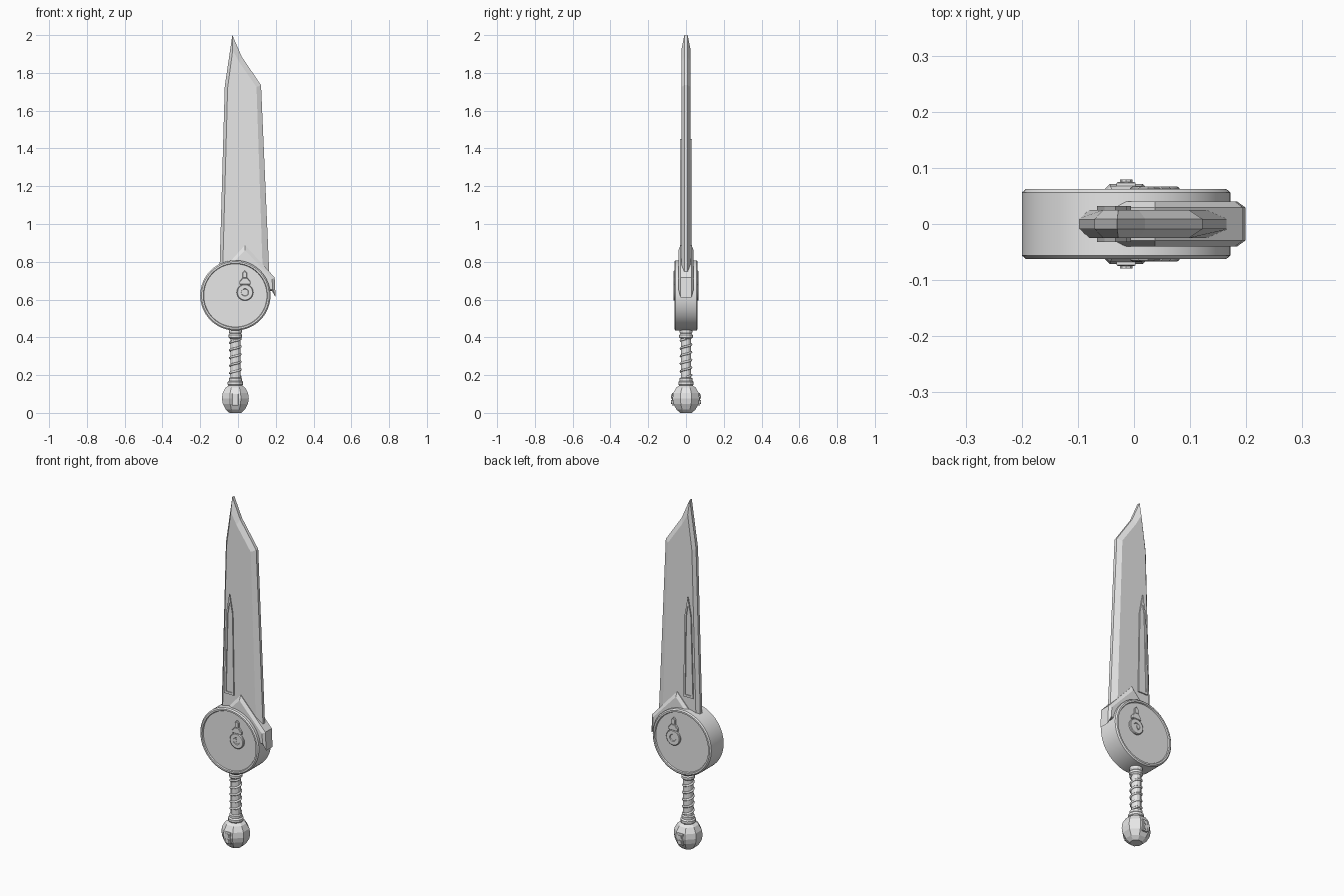
import bpy, bmesh, math
from mathutils import Matrix, Vector

if "Cube" in bpy.data.objects:
    bpy.data.objects.remove(bpy.data.objects["Cube"])

AXIS_X = -0.014   # centre line of grip, pommel and disc
DISC_Z = 0.622

steel = bpy.data.materials.new("grey_steel")
steel.diffuse_color = (0.8, 0.8, 0.8, 1)
steel.use_nodes = True
steel.node_tree.nodes["Principled BSDF"].inputs["Base Color"].default_value = steel.diffuse_color


def finish(name, bm, smooth=False):
    bmesh.ops.remove_doubles(bm, verts=bm.verts, dist=1e-5)
    bmesh.ops.recalc_face_normals(bm, faces=bm.faces)
    me = bpy.data.meshes.new(name)
    bm.to_mesh(me)
    bm.free()
    ob = bpy.data.objects.new(name, me)
    bpy.context.collection.objects.link(ob)
    me.materials.append(steel)
    if smooth:
        bpy.ops.object.select_all(action='DESELECT')
        ob.select_set(True)
        bpy.context.view_layer.objects.active = ob
        bpy.ops.object.shade_smooth_by_angle(angle=math.radians(25))
    return ob


def bevelled_plate(name, outer, edge, inner, thick, y=0.0):
    """Plate in the xz plane: outer outline at +-edge, inner outline at +-thick."""
    bm = bmesh.new()
    rings = [[bm.verts.new((px, y + h, pz)) for px, pz in pts]
             for pts, h in ((inner, -thick), (outer, -edge), (outer, edge), (inner, thick))]
    n = len(outer)
    for a, b in zip(rings, rings[1:]):
        for i in range(n):
            j = (i + 1) % n
            bm.faces.new((a[i], a[j], b[j], b[i]))
    bm.faces.new(rings[0])
    bm.faces.new(rings[-1])
    return finish(name, bm)


def lathe(name, profile, sides, centre, axis='Z', smooth=False, turn=0.0):
    """Spin (radius, height) points about z, then lay along -y if wanted."""
    bm = bmesh.new()
    rings = []
    for r, h in profile:
        rings.append([bm.verts.new((r * math.cos(turn + math.tau * i / sides),
                                    r * math.sin(turn + math.tau * i / sides), h))
                      for i in range(sides)])
    for a, b in zip(rings, rings[1:]):
        for i in range(sides):
            j = (i + 1) % sides
            bm.faces.new((a[i], a[j], b[j], b[i]))
    bm.faces.new(rings[0])
    bm.faces.new(rings[-1])
    if axis == 'Y':
        bmesh.ops.transform(bm, verts=bm.verts, matrix=Matrix.Rotation(math.pi / 2, 4, 'X'))
    bmesh.ops.translate(bm, verts=bm.verts, vec=Vector(centre))
    return finish(name, bm, smooth)


def shrink(pts, f):
    cx = sum(p[0] for p in pts) / len(pts)
    cz = sum(p[1] for p in pts) / len(pts)
    return [(cx + (x - cx) * f, cz + (z - cz) * f) for x, z in pts]


# Blade with sharpened edges
bevelled_plate("blade",
               [(-0.10, 0.68), (-0.07, 1.73), (-0.03, 2.0), (0.02, 1.885), (0.122, 1.735), (0.168, 0.68)], 0.009,
               [(-0.083, 0.68), (-0.055, 1.72), (-0.028, 1.92), (0.008, 1.855), (0.098, 1.725), (0.133, 0.68)], 0.025)

# Raised pointed frame on both blade faces, with a sunken centre
for side, tag in ((-1, "front"), (1, "back")):
    bm = bmesh.new()
    frame = [(-0.066, 0.875), (-0.005, 0.875), (-0.013, 1.34), (-0.033, 1.45), (-0.053, 1.34)]
    inset = [(-0.055, 0.888), (-0.016, 0.888), (-0.022, 1.335), (-0.033, 1.40), (-0.044, 1.335)]
    loops = [[bm.verts.new((x, side * d, z)) for x, z in pts]
             for pts, d in ((frame, 0.015), (frame, 0.032), (inset, 0.032), (inset, 0.027))]
    for a, b in zip(loops, loops[1:]):
        for i in range(5):
            j = (i + 1) % 5
            bm.faces.new((a[i], a[j], b[j], b[i]))
    bm.faces.new(loops[0])
    bm.faces.new(loops[-1])
    finish("blade_groove_" + tag, bm)

# Angled guard with chamfered outer edge
bevelled_plate("guard",
               [(-0.06, 0.78), (0.037, 0.888), (0.194, 0.717), (0.199, 0.612), (0.180, 0.645), (0.15, 0.65), (0.0, 0.74)], 0.029,
               [(-0.045, 0.775), (0.037, 0.862), (0.180, 0.709), (0.184, 0.655), (0.178, 0.652), (0.15, 0.655), (0.0, 0.735)], 0.040)

# Round drum with a raised rim on each face
half = [(0.167, 0.055), (0.170, 0.062), (0.179, 0.062), (0.186, 0.056)]
lathe("drum", [(r, -h) for r, h in half] + [(r, h) for r, h in reversed(half)],
      64, (AXIS_X, 0, DISC_Z), 'Y', True)

# Ornament on both drum faces
for side, tag in ((-1, "front"), (1, "back")):
    y = side * 0.056
    ring = [(0.044, 0.0), (0.044, 0.008), (0.040, 0.011), (0.020, 0.011), (0.017, 0.007)]
    if side > 0:
        ring = [(r, -h) for r, h in ring]
    lathe("ornament_ring_" + tag, ring, 24, (0.037, y, 0.638), 'Y', True)
    lathe("ornament_stud_" + tag, [(0.014, -0.010), (0.014, 0.010)], 16, (0.022, y, 0.640), 'Y', True)
    bell = [(0.008, 0.680), (0.066, 0.680), (0.066, 0.695), (0.050, 0.715), (0.024, 0.715), (0.008, 0.695)]
    bevelled_plate("ornament_bell_" + tag, bell, 0.008, shrink(bell, 0.85), 0.011, y)
    tab = [(0.024, 0.712), (0.047, 0.712), (0.047, 0.742), (0.036, 0.754), (0.024, 0.742)]
    bevelled_plate("ornament_tab_" + tag, tab, 0.007, shrink(tab, 0.8), 0.010, y)

# Grip with collars at both ends
lathe("grip", [(0.030, 0.135), (0.041, 0.150), (0.041, 0.163), (0.034, 0.170), (0.034, 0.183),
               (0.027, 0.188), (0.027, 0.392), (0.036, 0.400), (0.036, 0.413), (0.030, 0.419),
               (0.034, 0.427), (0.034, 0.460)], 12, (AXIS_X, 0, 0))

# Spiral wrap along the grip
cu = bpy.data.curves.new("grip_wrap", 'CURVE')
cu.dimensions = '3D'
cu.bevel_depth = 0.006
cu.bevel_resolution = 1
cu.use_fill_caps = True
sp = cu.splines.new('POLY')
turns, steps = 5, 12
sp.points.add(turns * steps)
for i, p in enumerate(sp.points):
    a = math.tau * i / steps
    p.co = (AXIS_X + 0.028 * math.cos(a), 0.028 * math.sin(a), 0.190 + 0.202 * i / (turns * steps), 1)
wrap = bpy.data.objects.new("grip_wrap", cu)
bpy.context.collection.objects.link(wrap)
cu.materials.append(steel)

# Faceted pommel
lathe("pommel", [(0.034, 0.0), (0.055, 0.018), (0.072, 0.048), (0.077, 0.075), (0.073, 0.105),
                 (0.056, 0.134), (0.036, 0.146)], 8, (AXIS_X, 0, 0), turn=math.pi / 8)

# Small plaque with two studs on front and back of the pommel
for side, tag in ((-1, "front"), (1, "back")):
    x0, x1 = AXIS_X - 0.017, AXIS_X + 0.017
    plaque = [(x0, 0.040), (x1, 0.040), (x1, 0.104), (x0, 0.104)]
    bevelled_plate("pommel_plaque_" + tag, plaque, 0.010, shrink(plaque, 0.85), 0.012, side * 0.063)
    for k, z in enumerate((0.057, 0.086)):
        lathe(f"pommel_stud_{tag}_{k}", [(0.011, -0.009), (0.011, 0.009)], 8,
              (AXIS_X, side * 0.070, z), 'Y')
